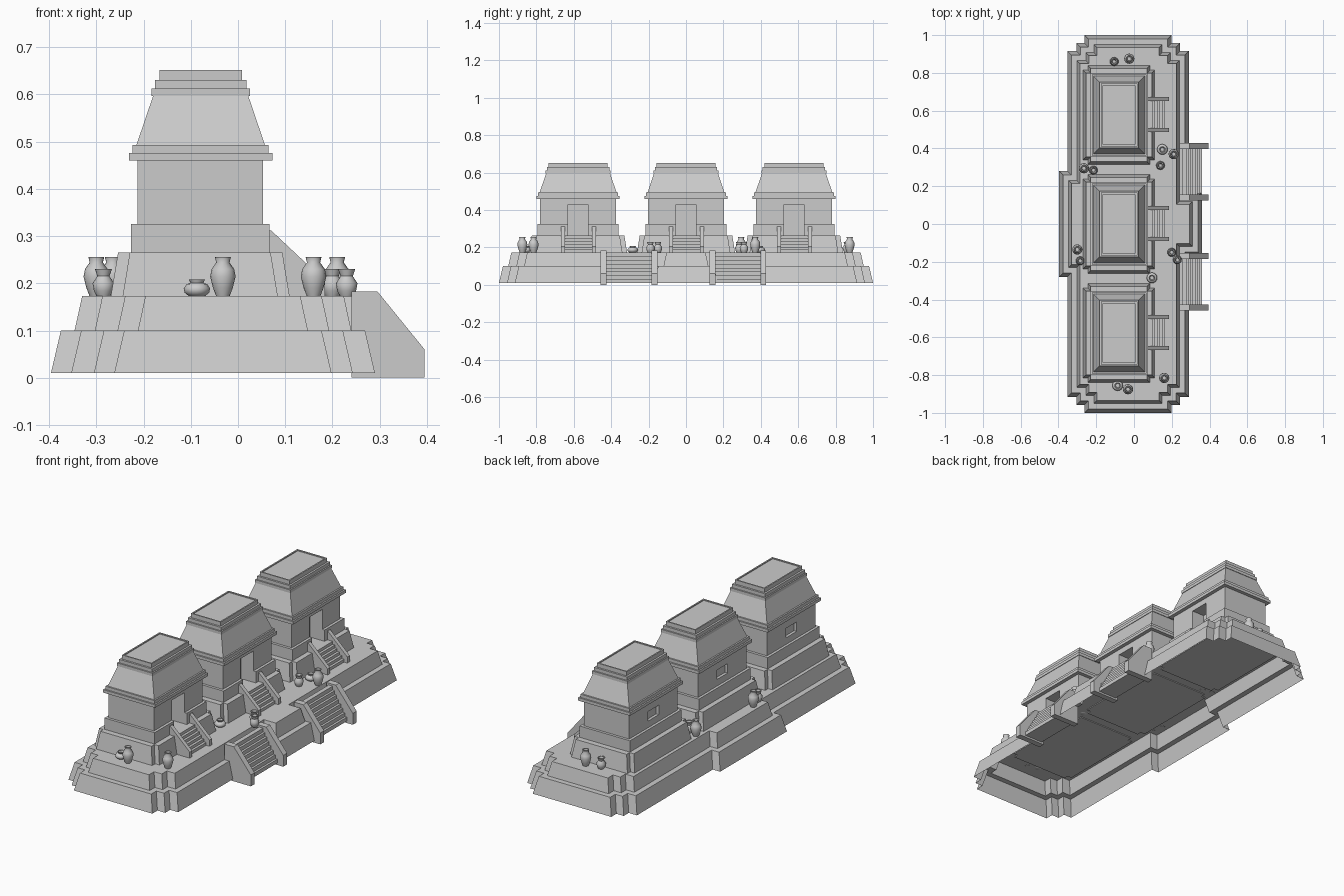
import bpy
import bmesh
import math
from mathutils import Vector

if "Cube" in bpy.data.objects:
    bpy.data.objects.remove(bpy.data.objects["Cube"], do_unlink=True)

stone = bpy.data.materials.new("pale grey stone")
stone.use_nodes = True
GREY = (0.6, 0.6, 0.6, 1)
stone.diffuse_color = GREY
stone.node_tree.nodes["Principled BSDF"].inputs["Base Color"].default_value = GREY


def finish(bm, name):
    bmesh.ops.recalc_face_normals(bm, faces=bm.faces)
    mesh = bpy.data.meshes.new(name)
    bm.to_mesh(mesh)
    bm.free()
    mesh.materials.append(stone)
    obj = bpy.data.objects.new(name, mesh)
    bpy.context.collection.objects.link(obj)
    return obj


def inset(outline, d):
    """Move every edge of a counterclockwise right-angled outline inward."""
    pts = []
    for i, p in enumerate(outline):
        a = (Vector(p) - Vector(outline[i - 1])).normalized()
        b = (Vector(outline[(i + 1) % len(outline)]) - Vector(p)).normalized()
        pts.append((p[0] - d * (a.y + b.y), p[1] + d * (a.x + b.x)))
    return pts


def tiers(name, outline, levels, bottom=True):
    """Loft an outline through (height, inset) levels and cap it."""
    bm = bmesh.new()
    rings = [[bm.verts.new((x, y, z)) for x, y in inset(outline, d)] for z, d in levels]
    n = len(outline)
    for low, high in zip(rings, rings[1:]):
        for i in range(n):
            j = (i + 1) % n
            bm.faces.new((low[i], low[j], high[j], high[i]))
    bm.faces.new(rings[-1])
    if bottom:
        bm.faces.new(rings[0][::-1])
    return finish(bm, name)


def rect(cx, cy, hx, hy):
    return [(cx - hx, cy - hy), (cx + hx, cy - hy), (cx + hx, cy + hy), (cx - hx, cy + hy)]


def slab(name, profile, y, width):
    """Extrude an x-z profile along y."""
    bm = bmesh.new()
    face = bm.faces.new([bm.verts.new((x, y - width / 2, z)) for x, z in profile])
    ext = bmesh.ops.extrude_face_region(bm, geom=[face])["geom"]
    bmesh.ops.translate(bm, vec=(0, width, 0),
                        verts=[v for v in ext if isinstance(v, bmesh.types.BMVert)])
    return finish(bm, name)


def cut(obj, outline, z0, z1):
    cutter = tiers("cutter", outline, [(z0, 0), (z1, 0)])
    cutter.hide_render = True
    mod = obj.modifiers.new("opening", 'BOOLEAN')
    mod.operation = 'DIFFERENCE'
    mod.solver = 'EXACT'
    mod.object = cutter
    bpy.context.view_layer.objects.active = obj
    bpy.ops.object.modifier_apply(modifier=mod.name)
    bpy.data.objects.remove(cutter, do_unlink=True)


def stairs(name, y, half, rail, profile, foot, top, ground, count):
    """Steps climbing toward -x between two sloping side walls."""
    for side, sign in (("near", -1), ("far", 1)):
        slab(f"{name}_{side}_side_wall", profile, y + sign * (half - rail / 2), rail)
    run = (foot[0] - top[0]) / count
    rise = (top[1] - foot[1]) / count
    pts = [(top[0] - run, ground), (foot[0], ground)]
    for i in range(count):
        x = foot[0] - i * run
        z = foot[1] + (i + 1) * rise
        pts += [(x, z), (x - run, z)]
    pts[-1] = (top[0] - run, top[1])
    slab(f"{name}_steps", pts, y, 2 * (half - rail))


# Stepped platform, open underneath
quarter = [(0.29, 0.915), (0.243, 0.915), (0.243, 0.957), (0.198, 0.957), (0.198, 1.0)]
back_quarter = [(-0.262, 1.0), (-0.262, 0.957), (-0.305, 0.957), (-0.305, 0.915), (-0.353, 0.915)]
half_line = ([(0.36, 0.17), (0.29, 0.17)] + quarter + back_quarter
             + [(-0.353, 0.28), (-0.396, 0.28)])
platform_outline = half_line + [(x, -y) for x, y in reversed(half_line)]
tiers("platform", platform_outline,
      [(0.01, 0), (0.10, 0.021), (0.10, 0.05), (0.173, 0.066)], bottom=False)

# Two broad stairways up the platform
BIG = [(0.24, 0.0), (0.395, 0.0), (0.395, 0.06), (0.295, 0.183), (0.24, 0.183)]
for i, y in enumerate((-0.305, 0.277)):
    stairs(f"platform_stair_{i + 1}", y, 0.152, 0.032, BIG,
           (0.36, 0.01), (0.265, 0.173), 0.01, 8)

# Three temples
CX = -0.08
SMALL = [(0.04, 0.172), (0.184, 0.172), (0.184, 0.205), (0.07, 0.312), (0.04, 0.312)]
for i in range(3):
    cy = (i - 1) * 0.577
    tag = f"temple_{i + 1}"

    # Foundation with notched corners
    hx, hy, s = 0.19, 0.263, 0.025
    corner = [(hx, hy - s), (hx - s, hy - s), (hx - s, hy)]
    side = corner + [(-x, y) for x, y in reversed(corner)]
    foot = [(CX + x, cy + y) for x, y in side]
    foot += [(CX + x, cy - y) for x, y in reversed(side)]
    tiers(f"{tag}_foundation", foot, [(0.168, 0), (0.265, 0.016)])

    # Plinth and walls, with a doorway and a rear window
    walls = tiers(f"{tag}_walls", rect(CX, cy, 0.147, 0.217),
                  [(0.262, 0), (0.325, 0), (0.325, 0.014), (0.465, 0.014)])
    cut(walls, rect(0.06, cy, 0.08, 0.053), 0.25, 0.43)
    cut(walls, rect(CX - 0.133, cy, 0.015, 0.045), 0.36, 0.41)

    # Cornice, sloping roof and stepped crown with a sunken top
    tiers(f"{tag}_roof", rect(CX + 0.001, cy, 0.152, 0.222),
          [(0.46, 0), (0.476, 0), (0.476, 0.008), (0.493, 0.008),
           (0.493, 0.016), (0.596, 0.051), (0.596, 0.048), (0.612, 0.048),
           (0.612, 0.055), (0.63, 0.055), (0.63, 0.065), (0.652, 0.065),
           (0.652, 0.072), (0.647, 0.072)])

    # Narrow stairway to the door
    stairs(f"{tag}_stair", cy + 0.003, 0.093, 0.021, SMALL,
           (0.165, 0.173), (0.085, 0.265), 0.172, 6)

# Pottery: turned profiles of radius and height
TALL = [(0.014, 0), (0.021, 0.018), (0.027, 0.042), (0.024, 0.058), (0.014, 0.072),
        (0.017, 0.084), (0.012, 0.084), (0.010, 0.07)]
JAR = [(0.014, 0), (0.020, 0.012), (0.023, 0.028), (0.013, 0.043), (0.018, 0.058),
       (0.013, 0.058), (0.009, 0.044)]
BOWL = [(0.016, 0), (0.026, 0.008), (0.028, 0.017), (0.022, 0.026), (0.014, 0.029),
        (0.017, 0.036), (0.013, 0.036), (0.010, 0.028)]


def pot(name, profile, x, y, sides=16):
    bm = bmesh.new()
    rings = []
    for r, z in profile:
        rings.append([bm.verts.new((r * math.cos(k * math.tau / sides),
                                    r * math.sin(k * math.tau / sides), z))
                      for k in range(sides)])
    for low, high in zip(rings, rings[1:]):
        for k in range(sides):
            j = (k + 1) % sides
            bm.faces.new((low[k], low[j], high[j], high[k]))
    bm.faces.new(rings[0][::-1])
    bm.faces.new(rings[-1])
    obj = finish(bm, name)
    obj.location = (x, y, 0.172)
    bpy.ops.object.select_all(action='DESELECT')
    obj.select_set(True)
    bpy.context.view_layer.objects.active = obj
    bpy.ops.object.shade_smooth_by_angle(angle=math.radians(50))


PLACES = {
    "tall_vase": (TALL, [(-0.025, 0.875), (0.21, 0.37), (-0.265, 0.295), (-0.3, -0.135),
                         (-0.032, -0.875), (0.16, -0.815)]),
    "jar": (JAR, [(-0.105, 0.86), (0.14, 0.31), (-0.215, 0.285), (-0.285, -0.195),
                  (0.2, -0.15), (0.23, -0.19)]),
    "bowl": (BOWL, [(0.15, 0.395), (0.095, -0.285), (-0.087, -0.855)]),
}
for kind, (profile, spots) in PLACES.items():
    for n, (x, y) in enumerate(spots):
        pot(f"{kind}_{n + 1}", profile, x, y)
